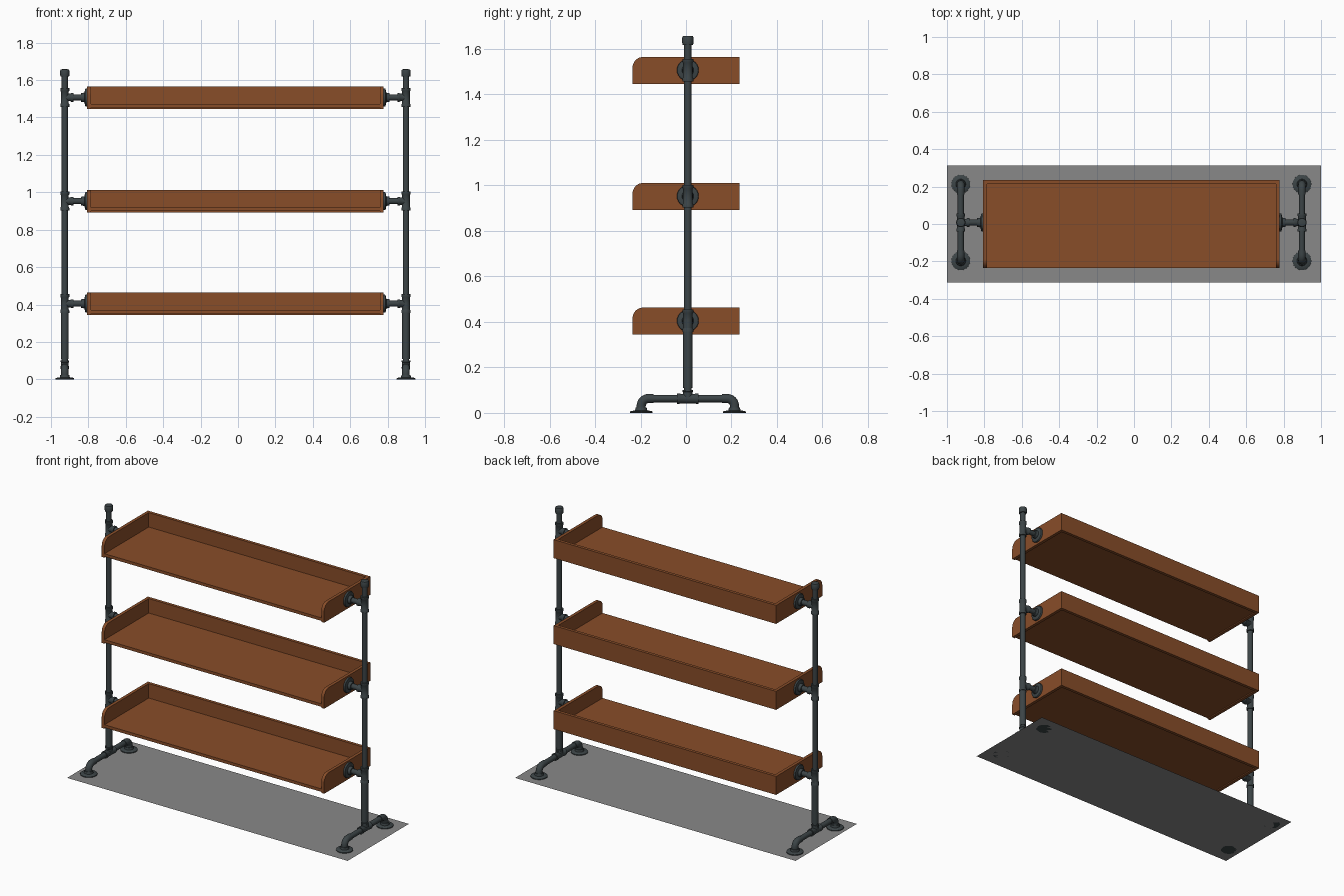
import bpy, bmesh, math
from mathutils import Vector

if "Cube" in bpy.data.objects:
    bpy.data.objects.remove(bpy.data.objects["Cube"])


def material(name, rgb):
    m = bpy.data.materials.new(name)
    m.diffuse_color = (*rgb, 1)
    m.use_nodes = True
    m.node_tree.nodes["Principled BSDF"].inputs["Base Color"].default_value = m.diffuse_color
    return m


WOOD = material("brown wood", (0.25, 0.075, 0.022))
IRON = material("dark iron", (0.045, 0.058, 0.062))
GREY = material("grey plate", (0.25, 0.25, 0.25))


def finish(name, bm, mat, smooth=False):
    bmesh.ops.recalc_face_normals(bm, faces=bm.faces)
    me = bpy.data.meshes.new(name)
    bm.to_mesh(me)
    bm.free()
    me.materials.append(mat)
    ob = bpy.data.objects.new(name, me)
    bpy.context.collection.objects.link(ob)
    if smooth:
        bpy.ops.object.select_all(action='DESELECT')
        ob.select_set(True)
        bpy.context.view_layer.objects.active = ob
        bpy.ops.object.shade_smooth_by_angle(angle=math.radians(40))
    return ob


def sweep(name, pts, radii, ref, sides=24):
    """Capped round tube along a planar path; ref is normal to the path plane."""
    bm = bmesh.new()
    pts = [Vector(p) for p in pts]
    ref = Vector(ref)
    rings = []
    for i, (p, r) in enumerate(zip(pts, radii)):
        t = (pts[min(i + 1, len(pts) - 1)] - pts[max(i - 1, 0)]).normalized()
        v = t.cross(ref)
        rings.append([bm.verts.new(p + r * (math.cos(a) * ref + math.sin(a) * v))
                      for a in (2 * math.pi * k / sides for k in range(sides))])
    for a, b in zip(rings, rings[1:]):
        for k in range(sides):
            n = (k + 1) % sides
            bm.faces.new((a[k], a[n], b[n], b[k]))
    bm.faces.new(rings[0])
    bm.faces.new(rings[-1])
    return finish(name, bm, IRON, True)


def lathe(name, origin, axis, profile):
    """Turned part: profile is (distance along axis, radius)."""
    o, ax = Vector(origin), Vector(axis)
    ref = (0, 1, 0) if abs(ax.x) > 0.5 else (1, 0, 0)
    return sweep(name, [o + ax * d for d, _ in profile], [r for _, r in profile], ref)


def extrude_x(name, outline, x0, x1):
    """Extrude a (y, z) outline between two x positions."""
    bm = bmesh.new()
    f = bm.faces.new([bm.verts.new((x0, y, z)) for y, z in outline])
    g = bmesh.ops.extrude_face_region(bm, geom=[f])["geom"]
    bmesh.ops.translate(bm, vec=(x1 - x0, 0, 0),
                        verts=[v for v in g if isinstance(v, bmesh.types.BMVert)])
    return finish(name, bm, WOOD, True)


def rect(y0, y1, z0, z1):
    return [(y0, z0), (y1, z0), (y1, z1), (y0, z1)]


CX, PY = -0.014, 0.008          # centre of the rack, depth of the posts
POST, HALF = 0.912, 0.793       # half spans of posts and shelves
YF, YB, T, H = -0.235, 0.235, 0.02, 0.119
SHELVES = (0.344, 0.892, 1.446)

# thin grey plate under the rack
bm = bmesh.new()
bm.faces.new([bm.verts.new((x, y, 0)) for x, y in
              ((-1, -0.312), (1, -0.312), (1, 0.312), (-1, 0.312))])
finish("base_plate", bm, GREY)

# wooden trays: floor, back rail and rounded end panels
for i, z in enumerate(SHELVES):
    n = f"shelf_{i + 1}"
    xa, xb = CX - HALF, CX + HALF
    extrude_x(n + "_floor", rect(YF, YB - T, z + 0.007, z + 0.026), xa + T, xb - T)
    extrude_x(n + "_back", rect(YB - T, YB, z, z + H), xa + T, xb - T)
    R = 0.047
    end = [(YF, z), (YB, z), (YB, z + H)]
    end += [(YF + R - R * math.sin(a), z + H - R + R * math.cos(a))
            for a in (math.pi / 2 * k / 8 for k in range(9))]
    extrude_x(n + "_left_end", end, xa, xa + T)
    extrude_x(n + "_right_end", end, xb - T, xb)

for s, side in ((-1, "left"), (1, "right")):
    x = CX + s * POST
    # upright: thicker lower pipe, thinner upper pipe, end cap
    lathe(side + "_post", (x, PY, 0), (0, 0, 1),
          [(0.06, 0.017), (0.11, 0.017), (0.11, 0.021), (0.41, 0.021),
           (0.41, 0.0165), (1.63, 0.0165)])
    lathe(side + "_cap", (x, PY, 0), (0, 0, 1),
          [(1.618, 0.023), (1.628, 0.025), (1.65, 0.025), (1.656, 0.022), (1.658, 0.014)])

    # shelf joints: tee on the post, arm and wall flange
    for i, z in enumerate(SHELVES):
        zc = z + 0.061
        n = f"{side}_{i + 1}"
        lathe(n + "_tee", (x, PY, zc), (0, 0, 1),
              [(-0.05, 0.022), (-0.05, 0.024), (-0.036, 0.024), (-0.032, 0.021),
               (0.032, 0.021), (0.036, 0.024), (0.05, 0.024)])
        lathe(n + "_tee_branch", (x, PY, zc), (-s, 0, 0),
              [(0, 0.02), (0.03, 0.02), (0.034, 0.023), (0.046, 0.023)])
        d = POST - HALF
        lathe(n + "_arm", (x, PY, zc), (-s, 0, 0), [(0.02, 0.0165), (d, 0.0165)])
        lathe(n + "_flange", (x, PY, zc), (-s, 0, 0),
              [(d - 0.032, 0.023), (d - 0.014, 0.026), (d - 0.01, 0.046),
               (d - 0.007, 0.048), (d, 0.048)])

    # foot: tee, cross pipe bent down at both ends, floor flanges
    zf, B, reach = 0.063, 0.032, 0.205
    lathe(side + "_foot_tee", (x, PY, zf), (0, 1, 0),
          [(-0.048, 0.022), (-0.048, 0.023), (-0.036, 0.023), (-0.032, 0.021),
           (0.032, 0.021), (0.036, 0.023), (0.048, 0.023)])
    lathe(side + "_foot_tee_collar", (x, PY, zf), (0, 0, 1),
          [(0, 0.021), (0.028, 0.021), (0.03, 0.023), (0.038, 0.023)])
    lathe(side + "_cross_pipe", (x, PY, zf), (0, 1, 0), [(-0.17, 0.0165), (0.17, 0.0165)])
    for e, end in ((-1, "front"), (1, "back")):
        y = PY + e * reach
        path, rad = [(x, y - e * 0.055, zf), (x, y - e * 0.042, zf)], [0.02, 0.02]
        for k in range(9):
            a = math.pi / 2 * k / 8
            path.append((x, y - e * B * (1 - math.sin(a)), zf - B * (1 - math.cos(a))))
            rad.append(0.02)
        path.append((x, y, 0.01))
        rad.append(0.02)
        sweep(f"{side}_{end}_elbow", path, rad, (1, 0, 0))
        lathe(f"{side}_{end}_foot_flange", (x, y, 0), (0, 0, 1),
              [(0, 0.05), (0.005, 0.05), (0.008, 0.046), (0.011, 0.027), (0.024, 0.024)])
